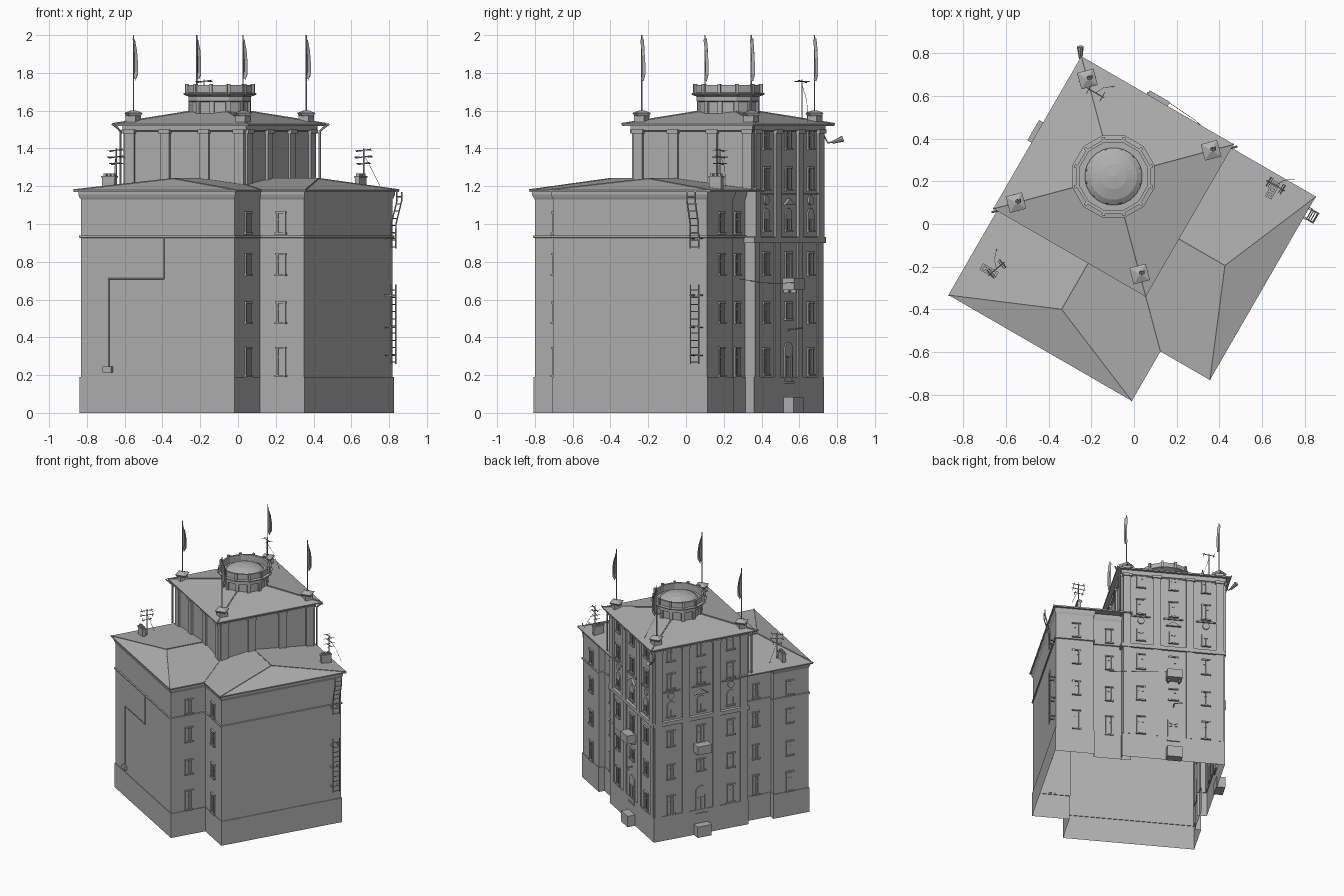
import bpy, bmesh, math
from mathutils import Matrix, Vector

if "Cube" in bpy.data.objects:
    bpy.data.objects.remove(bpy.data.objects["Cube"])

T = Matrix.Translation
RZ = lambda d: Matrix.Rotation(math.radians(d), 4, 'Z')
# Building frame: origin at tower centre, axes turned 30 degrees
WORLD = T((-0.096, 0.223, 0)) @ RZ(-30)
INV = WORLD.inverted()
SWAP = Matrix(((0, -1, 0, 0), (-1, 0, 0, 0), (0, 0, 1, 0), (0, 0, 0, 1)))
I4 = Matrix()
parts, mirrored = {}, set()


def L(x, y, z):
    return INV @ Vector((x, y, z))


def part(name):
    return parts.setdefault(name, bmesh.new())


def box(name, M, x0, x1, y0, y1, z0, z1):
    c = T(((x0 + x1) / 2, (y0 + y1) / 2, (z0 + z1) / 2))
    bmesh.ops.create_cube(part(name), size=1, matrix=M @ c @ Matrix.Diagonal((x1 - x0, y1 - y0, z1 - z0, 1)))


def rod(name, p, q, r, n=6, M=I4, r2=None):
    p, q = M @ Vector(p), M @ Vector(q)
    m = T((p + q) / 2) @ (q - p).to_track_quat('Z', 'Y').to_matrix().to_4x4()
    bmesh.ops.create_cone(part(name), cap_ends=True, segments=n, radius1=r,
                          radius2=r if r2 is None else r2, depth=(q - p).length, matrix=m)


def tube(name, pts, r, M=I4):
    for p, q in zip(pts, pts[1:]):
        rod(name, p, q, r, 6, M)


def mesh(name, verts, faces, M=I4):
    bm = part(name)
    vs = [bm.verts.new(M @ Vector(v)) for v in verts]
    for f in faces:
        bm.faces.new([vs[i] for i in f])


def shell(name, path, levels, closed=False):
    """Sweep a right-angled wall path through (height, outward offset) levels."""
    n = len(path)
    nor = []
    for i in range(n if closed else n - 1):
        d = (Vector(path[(i + 1) % n]) - Vector(path[i])).normalized()
        nor.append(Vector((d.y, -d.x)))
    verts = []
    for z, o in levels:
        for i in range(n):
            if closed:
                off = nor[i - 1] + nor[i]
            else:
                off = (nor[i - 1] if i else Vector((0, 0))) + (nor[i] if i < n - 1 else Vector((0, 0)))
            p = Vector(path[i]) + off * o
            verts.append((p.x, p.y, z))
    faces = [(j * n + i, j * n + (i + 1) % n, (j + 1) * n + (i + 1) % n, (j + 1) * n + i)
             for j in range(len(levels) - 1) for i in range(n if closed else n - 1)]
    mesh(name, verts, faces)


def lathe(name, prof, n):
    verts = [(r * math.cos(2 * math.pi * (i + .5) / n), r * math.sin(2 * math.pi * (i + .5) / n), z)
             for r, z in prof for i in range(n)]
    mesh(name, verts, [(j * n + i, j * n + (i + 1) % n, (j + 1) * n + (i + 1) % n, (j + 1) * n + i)
                       for j in range(len(prof) - 1) for i in range(n)])


def window(name, M, s, z, w, h, arch=False):
    a, b, t = w / 2, h / 2, .006
    box(name, M, s - a, s + a, -.004, .002, z - b, z + b)
    for k in (-1, 1):
        box(name, M, s + k * a - t, s + k * a + t, 0, .008, z - b, z + b)
    box(name, M, s - a - .011, s + a + .011, 0, .014, z - b - .01, z - b)
    box(name, M, s - .002, s + .002, 0, .005, z - b, z + b)
    box(name, M, s - a, s + a, 0, .005, z + b * .35, z + b * .35 + .004)
    if arch:
        rod(name, (s, 0, z + b), (s, .008, z + b), a + t, 20, M)
    else:
        box(name, M, s - a - .009, s + a + .009, 0, .012, z + b, z + b + .01)


# Wing walls with plinth, string course and cornice
shell("wing_walls", [(-.315, -.3), (-.315, -.575), (-.36, -.575), (-.36, -.848), (.578, -.848), (.578, -.578),
                     (.848, -.578), (.848, .36), (.575, .36), (.575, .315), (.3, .315)],
      [(0, .005), (.19, .005), (.19, 0), (.925, 0), (.928, .008), (.938, .008), (.94, 0), (1.13, 0),
       (1.14, .005), (1.155, .01), (1.175, .01)])

# Tower walls: street sides below, all four sides above the wing roofs
shell("tower_lower_walls", [(.365, .3), (.365, .365), (-.365, .365), (-.365, -.365), (-.3, -.365)],
      [(0, .006), (.19, .006), (.19, 0), (.9, 0), (.9, .014), (.93, .014), (.935, 0), (1.17, 0)])
SQ = [(-.365, -.365), (.365, -.365), (.365, .365), (-.365, .365)]
shell("tower_upper_walls", SQ, [(1.17, 0), (1.49, 0), (1.495, .012), (1.53, .014)], True)

# Wing roofs: hipped half, mirrored over the diagonal
e, zr, zt = .869, 1.24, 1.216
mesh("wing_roof", [(-.393, -e, 1.18), (.601, -e, 1.18), (.601, -.601, 1.18), (.3, -.3, zt), (.1, -.3, zr),
                   (.1, -.661, zr), (-.393, -.3, 1.18)],
     [(0, 1, 5), (1, 2, 3, 4, 5), (0, 5, 4, 6)])
for p, q in (((-.393, -e, 1.18), (.1, -.661, zr)), ((.601, -e, 1.18), (.1, -.661, zr)),
             ((.1, -.661, zr), (.1, -.36, zr)), ((.601, -.601, 1.18), (.36, -.36, 1.209))):
    rod("wing_ridge_caps", p, q, .004)

# Tower roof
h = .413
mesh("tower_roof", [(-h, -h, 1.53), (h, -h, 1.53), (h, h, 1.53), (-h, h, 1.53), (0, 0, 1.62)],
     [(0, 1, 4), (1, 2, 4), (2, 3, 4), (3, 0, 4)])

# Turret with parapet and shallow dome
lathe("turret", [(.16, 1.55), (.16, 1.645), (.172, 1.65), (.172, 1.675), (.2, 1.685), (.2, 1.692), (.18, 1.695),
                 (.18, 1.735), (.165, 1.735), (.165, 1.685), (.135, 1.685), (.13, 1.70)], 12)
lathe("turret_dome", [(.135, 1.695), (.11, 1.713), (.06, 1.728), (.001, 1.735)], 24)
for i in range(12):
    M = RZ(30 * i + 15)
    box("turret_posts", M, .17, .19, -.008, .008, 1.68, 1.742)
    box("turret_pilasters", M, .15, .168, -.012, .012, 1.56, 1.65)

# Corner pedestals, flagpoles, draped flags and tower hip caps
for sx in (-1, 1):
    for sy in (-1, 1):
        M = T((sx * .335, sy * .335, 0))
        box("pedestals", M, -.03, .03, -.03, .03, 1.53, 1.575)
        rod("pedestal_caps", (0, 0, 1.572), (0, 0, 1.588), .045, 4, M @ RZ(45), .056)
        rod("pedestal_caps", (0, 0, 1.588), (0, 0, 1.602), .056, 4, M @ RZ(45), .012)
        rod("flagpoles", (0, 0, 1.59), (0, 0, 2.0), .0035, 6, M)
        rod("tower_hip_caps", (sx * h, sy * h, 1.53), (sx * .12, sy * .12, 1.594), .005)
        verts = []
        for z, w in ((1.985, .004), (1.93, .022), (1.87, .03), (1.81, .03), (1.775, .012)):
            verts += [(0, 0, z + .004), (w * .5, .011, z - .004), (w * .7, -.011, z - .01), (w, .004, z - .02)]
        mesh("flags", verts, [(4 * j + i, 4 * j + i + 1, 4 * j + i + 5, 4 * j + i + 4)
                              for j in range(4) for i in range(3)], M @ RZ(62))

# Tower pilasters: upper on all sides, lower on the street sides
for k in range(4):
    M = RZ(90 * k) @ T((0, .365, 0))
    for s in (-.335, -.12, .12, .335):
        box("upper_pilasters", M, s - .028, s + .028, -.005, .014, .93 if k < 2 else 1.17, 1.49)
        box("upper_pilasters", M, s - .034, s + .034, -.005, .022, 1.48, 1.5)
        if k < 2:
            box("lower_pilasters", M, s - .028, s + .028, -.005, .008, .19, .9)

# Street facade of the tower, built once and mirrored
F = T((0, .365, 0))
mirrored |= {"wing_roof", "wing_ridge_caps", "tower_windows", "facade_ornaments", "balconies", "entrances",
             "wing_windows", "court_windows", "tower_downpipes"}
for s in (-.235, 0, .235):
    for z, hh in ((1.45, .095), (1.24, .11), (1.01, .085)):
        window("tower_windows", F, s, z, .05, hh, z < 1.1)
    if s:
        for z, hh in ((.79, .11), (.53, .1), (.27, .13)):
            window("tower_windows", F, s, z, .048, hh)
        rod("facade_ornaments", (s, 0, 1.125), (s, .01, 1.125), .025, 20, F)
    box("facade_ornaments", F, s - .07, s + .07, 0, .01, 1.155, 1.165)
mesh("facade_ornaments", [(x, y, z) for y in (0, .016) for x, z in ((-.055, 1.1), (.055, 1.1), (0, 1.135))],
     [(0, 1, 2), (5, 4, 3), (0, 3, 4, 1), (1, 4, 5, 2), (2, 5, 3, 0)], F)
window("tower_windows", F, 0, .77, .055, .15)
window("tower_windows", F, 0, .54, .055, .08)
box("balconies", F, -.055, .055, 0, .07, .65, .715)
for s in (-.04, .04):
    box("balconies", F, s - .006, s + .006, 0, .03, .635, .65)
window("entrances", F, 0, .25, .07, .17, True)
box("entrances", F, -.055, .055, 0, .065, 0, .085)

# Wing windows on the street side and in the inner court corner
for z, hh in ((.27, .14), (.53, .1), (.785, .1), (1.005, .1)):
    window("wing_windows", T((0, .36, 0)), .70, z, .044, hh)
    window("wing_windows", T((0, .315, 0)), .455, z, .04, hh)
    window("court_windows", T((.578, 0, 0)) @ RZ(-90), .71, z, .046, hh)

# Tower downpipes and corner spouts
tube("tower_downpipes", [(.43, .41, 1.53), (.41, .39, 1.51), (.39, .382, 1.49), (.39, .382, 1.19)], .006)

# Wall ladder on the right blank wall
R = T((.848, 0, 0)) @ RZ(-90)
for s in (-.33, -.28):
    tube("ladder", [(s, .036, .26), (s, .036, .68)], .004, R)
    tube("ladder", [(s, .036, .87), (s, .038, 1.0), (s, .072, 1.12), (s, .072, 1.17)], .004, R)
for i in range(24):
    z = .27 + i * .038
    if z < .68 or z > .87:
        y = .036 + max(0, min(.036, (z - 1.0) * .3))
        rod("ladder", (-.33, y, z), (-.28, y, z), .003, 6, R)
for z in (.3, .45, .62, .92):
    for s in (-.33, -.28):
        box("ladder", R, s - .006, s + .006, 0, .036, z, z + .006)

# Service pipe and meter box on the front blank wall
B = T((0, -.848, 0)) @ RZ(180)
tube("service_pipe", [(.186, .006, .24), (.186, .006, .71), (-.151, .006, .71), (-.151, .006, .93)], .0035, B)
box("meter_box", B, .165, .215, 0, .02, .215, .245)

# Roof chimneys and aerials
for x, y, turn in ((-.68, -.22, 0), (.65, .16, 90)):
    M = T(L(x, y, 0)) @ RZ(turn)
    box("chimneys", M, -.038, .038, -.013, .013, 1.18, 1.25)
    box("chimneys", M, -.042, .042, -.017, .017, 1.245, 1.255)
    for s in (-.024, 0, .024):
        box("chimneys", M, s - .008, s + .008, -.01, .01, 1.255, 1.268)
for x, y, z0, z1, turn in ((-.645, -.21, 1.2, 1.4, 70), (.665, .18, 1.2, 1.4, 0), (-.18, .615, 1.54, 1.765, 0)):
    M = T(L(x, y, 0)) @ RZ(turn)
    rod("aerials", (0, 0, z0), (0, 0, z1), .0035, 6, M)
    for dz, w in ((.01, .045), (.045, .05), (.08, .035)):
        if z1 < 1.5 or dz < .03:
            rod("aerials", (-w, 0, z1 - dz - .006), (w, 0, z1 - dz + .006), .003, 6, M)
            for s in (-w * .8, w * .8):
                rod("aerials", (s, -.025, z1 - dz), (s, .025, z1 - dz), .002, 6, M)
    tube("aerial_wires", [(0, 0, z1 - .03), (.02, .04, (z0 + z1) / 2), (.06, .07, z0)], .0012, M)

# Corner lamp, sagging street wire and wall bracket
tube("corner_lamp", [L(-.235, .715, 1.50), L(-.245, .75, 1.43), L(-.25, .79, 1.435)], .004)
rod("corner_lamp", L(-.25, .775, 1.432), L(-.252, .832, 1.452), .008, 8, I4, .016)
tube("street_wire", [(.455, .33, .71), (.33, .39, .69), (.2, .42, .685), (.055, .43, .69)], .0015)
tube("wall_bracket", [(0, .365, .44), (0, .41, .445), (-.06, .42, .45)], .004)

# Convert parts to objects, mirroring the street and court parts over the diagonal
stone = bpy.data.materials.new("dark_grey_stone")
stone.diffuse_color = (.44, .44, .44, 1)
stone.use_nodes = True
stone.node_tree.nodes["Principled BSDF"].inputs["Base Color"].default_value = stone.diffuse_color
for name, bm in parts.items():
    if name in mirrored:
        dup = bmesh.ops.duplicate(bm, geom=bm.verts[:] + bm.edges[:] + bm.faces[:])["geom"]
        bmesh.ops.transform(bm, matrix=SWAP, verts=[g for g in dup if isinstance(g, bmesh.types.BMVert)])
        bmesh.ops.reverse_faces(bm, faces=[g for g in dup if isinstance(g, bmesh.types.BMFace)])
    me = bpy.data.meshes.new(name)
    bm.to_mesh(me)
    bm.free()
    me.materials.append(stone)
    ob = bpy.data.objects.new(name, me)
    ob.matrix_world = WORLD
    bpy.context.collection.objects.link(ob)
    if name in ("wing_roof", "tower_roof"):
        mod = ob.modifiers.new("thickness", 'SOLIDIFY')
        mod.thickness, mod.offset = .01, -1
